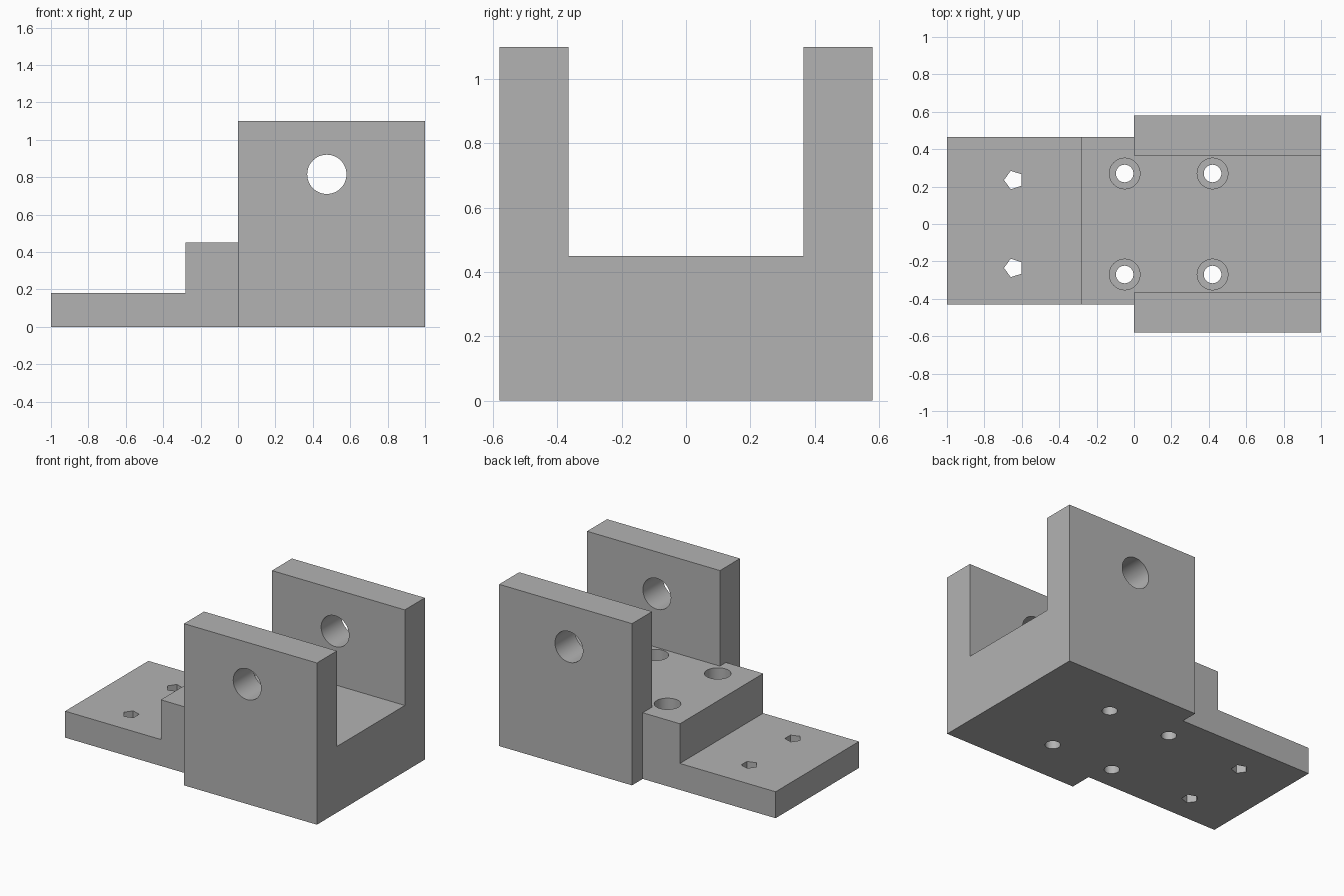
import bpy, bmesh
from math import pi
from mathutils import Matrix, Vector

cube = bpy.data.objects.get("Cube")
if cube:
    bpy.data.objects.remove(cube, do_unlink=True)

grey = bpy.data.materials.new("plain grey")
grey.use_nodes = True
colour = (0.45, 0.45, 0.45, 1)
grey.diffuse_color = colour
grey.node_tree.nodes["Principled BSDF"].inputs["Base Color"].default_value = colour


def add_object(name, bm):
    bmesh.ops.recalc_face_normals(bm, faces=bm.faces)
    mesh = bpy.data.meshes.new(name)
    bm.to_mesh(mesh)
    bm.free()
    mesh.materials.append(grey)
    ob = bpy.data.objects.new(name, mesh)
    bpy.context.collection.objects.link(ob)
    return ob


def extrude_profile(name, points, direction):
    bm = bmesh.new()
    face = bm.faces.new([bm.verts.new(p) for p in points])
    out = bmesh.ops.extrude_face_region(bm, geom=[face], use_keep_orig=True)
    moved = [g for g in out["geom"] if isinstance(g, bmesh.types.BMVert)]
    bmesh.ops.translate(bm, verts=moved, vec=Vector(direction))
    return add_object(name, bm)


def cylinder(name, centre, radius, depth, sides=48, rotation=Matrix()):
    bm = bmesh.new()
    bmesh.ops.create_cone(bm, cap_ends=True, segments=sides, radius1=radius,
                          radius2=radius, depth=depth,
                          matrix=Matrix.Translation(centre) @ rotation)
    ob = add_object(name, bm)
    ob.hide_render = True
    return ob


def combine(target, tool, operation):
    mod = target.modifiers.new(operation.lower(), 'BOOLEAN')
    mod.operation = operation
    mod.solver = 'EXACT'
    mod.object = tool
    bpy.context.view_layer.objects.active = target
    bpy.ops.object.modifier_apply(modifier=mod.name)
    bpy.data.objects.remove(tool, do_unlink=True)


# U-shaped clevis block with two upright cheeks
half, inner, floor, top = 0.58, 0.365, 0.45, 1.1
right_half = [(half, 0), (half, top), (inner, top), (inner, floor)]
outline = right_half + [(-y, z) for y, z in reversed(right_half)]
bracket = extrude_profile("clevis_bracket", [(0, y, z) for y, z in outline], (1, 0, 0))

# Stepped mounting foot, run slightly into the block before joining
step = [(-1, 0), (0.1, 0), (0.1, floor), (-0.28, floor), (-0.28, 0.18), (-1, 0.18)]
foot = extrude_profile("stepped_foot", [(x, -0.43, z) for x, z in step], (0, 0.895, 0))
combine(bracket, foot, 'UNION')

# Merge coplanar faces left by the join
bm = bmesh.new()
bm.from_mesh(bracket.data)
bmesh.ops.dissolve_limit(bm, angle_limit=0.01, verts=bm.verts, edges=bm.edges)
bm.to_mesh(bracket.data)
bm.free()

# Pin hole through both cheeks
pin = cylinder("pin_hole_cutter", (0.475, 0, 0.815), 0.105, 2,
               rotation=Matrix.Rotation(pi / 2, 4, 'X'))
combine(bracket, pin, 'DIFFERENCE')

for side in (-1, 1):
    # Counterbored bolt holes
    for x in (-0.05, 0.42):
        y = side * 0.27
        combine(bracket, cylinder("bolt_cutter", (x, y, 0.2), 0.047, 1), 'DIFFERENCE')
        combine(bracket, cylinder("counterbore_cutter", (x, y, floor), 0.082, 0.36),
                'DIFFERENCE')
    # Five-sided holes in the thin foot, pointing to the free end
    pentagon = cylinder("pentagon_cutter", (-0.643, side * 0.235, 0.1), 0.052, 0.5,
                        sides=5, rotation=Matrix.Rotation(pi / 2, 4, 'Z'))
    # Turn the first corner towards -x whatever the primitive's start angle
    corner = min(pentagon.data.vertices, key=lambda v: v.co.x).co
    if abs(corner.y - side * 0.235) > 0.01:
        pivot = Matrix.Translation((-0.643, side * 0.235, 0))
        pentagon.data.transform(pivot @ Matrix.Rotation(pi / 2, 4, 'Z') @ pivot.inverted())
    combine(bracket, pentagon, 'DIFFERENCE')

# Smooth hole walls, crisp edges
bpy.ops.object.select_all(action='DESELECT')
bracket.select_set(True)
bpy.context.view_layer.objects.active = bracket
bpy.ops.object.shade_smooth_by_angle(angle=pi / 6)
